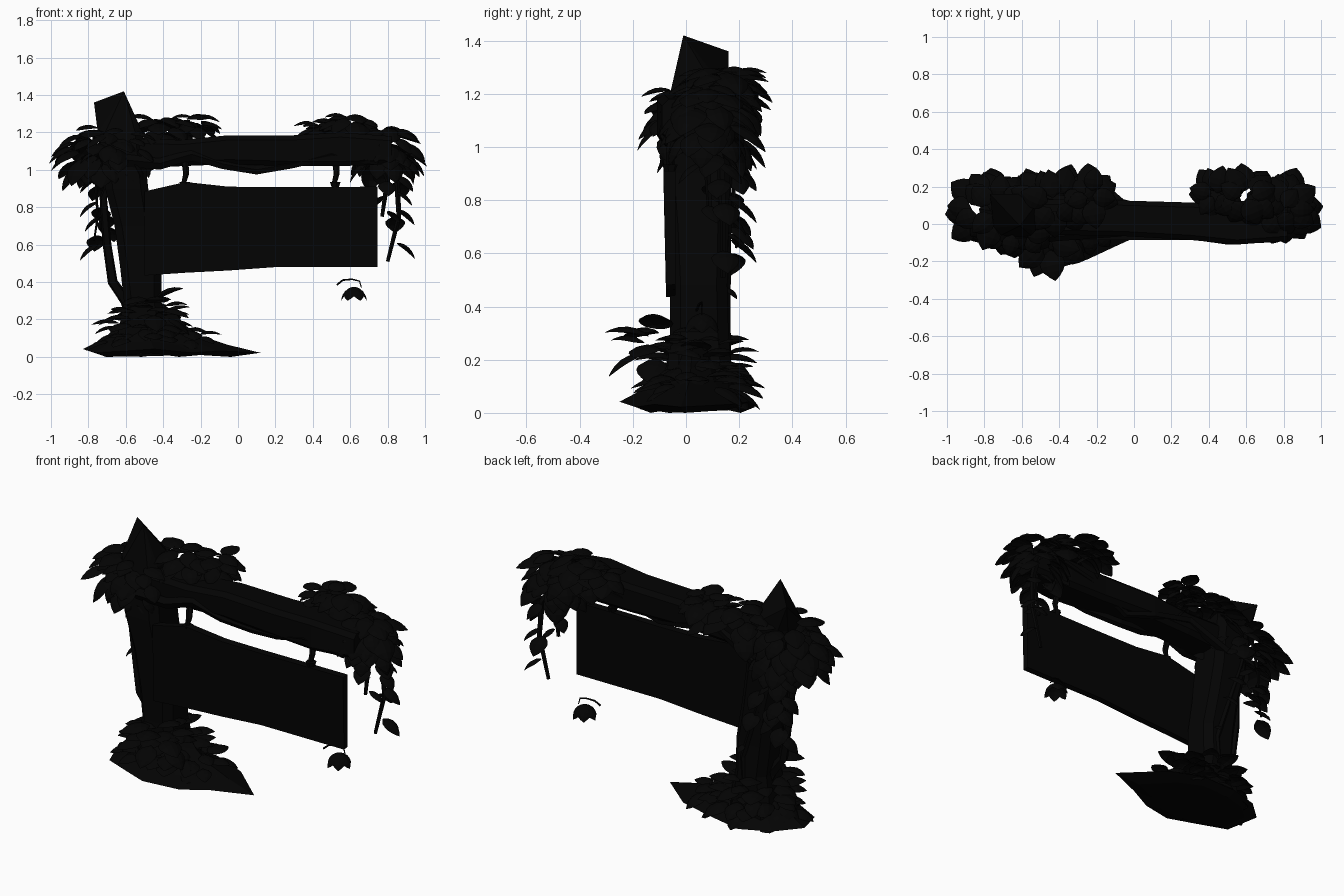
import bpy, bmesh, math, random
from mathutils import Vector

if "Cube" in bpy.data.objects:
    bpy.data.objects.remove(bpy.data.objects["Cube"])

random.seed(7)


def material(name, col):
    m = bpy.data.materials.new(name)
    m.diffuse_color = (*col, 1)
    m.use_nodes = True
    m.node_tree.nodes["Principled BSDF"].inputs["Base Color"].default_value = m.diffuse_color
    return m


DARK = material("dark", (0.001, 0.001, 0.001))


def finish(name, bm):
    me = bpy.data.meshes.new(name)
    bm.to_mesh(me)
    bm.free()
    me.materials.append(DARK)
    ob = bpy.data.objects.new(name, me)
    bpy.context.collection.objects.link(ob)
    return ob


def bridge(name, rings):
    """Skin a list of equal closed rings and cap both ends."""
    bm = bmesh.new()
    vs = [[bm.verts.new(p) for p in r] for r in rings]
    n = len(rings[0])
    for a, b in zip(vs, vs[1:]):
        for i in range(n):
            bm.faces.new((a[i], a[(i + 1) % n], b[(i + 1) % n], b[i]))
    bm.faces.new(vs[0])
    bm.faces.new(vs[-1])
    bmesh.ops.recalc_face_normals(bm, faces=bm.faces)
    return finish(name, bm)


def chamfered(a0, a1, b0, b1, c):
    """Rectangle outline with cut corners."""
    return [(a0 + c, b0), (a1 - c, b0), (a1, b0 + c), (a1, b1 - c),
            (a1 - c, b1), (a0 + c, b1), (a0, b1 - c), (a0, b0 + c)]


def vine(name, pts, r, sides=5):
    """Tapering low-poly tube along a path."""
    pts = [Vector(p) for p in pts]
    rings = []
    for i, p in enumerate(pts):
        t = (pts[min(i + 1, len(pts) - 1)] - pts[max(i - 1, 0)]).normalized()
        u = t.cross(Vector((0.3, 1, 0.2))).normalized()
        v = t.cross(u)
        k = r * (1 - 0.5 * i / (len(pts) - 1))
        rings.append([p + k * (math.cos(a) * u + math.sin(a) * v)
                      for a in (math.tau * j / sides for j in range(sides))])
    return bridge(name, rings)


LEAF = [(0, .12), (.12, .75), (.3, 1), (.5, 1), (.7, .8), (.87, .45), (1, .03)]


def add_leaf(bm, base, yaw, pitch, length, curl=1.3):
    """Pointed leaf, folded along the midrib and arching downwards."""
    f = Vector((math.cos(yaw), math.sin(yaw), 0))
    s = Vector((-f.y, f.x, 0))
    p, prev, last = Vector(base), None, 0
    for t, w in LEAF:
        a = pitch - curl * t
        p = p + (f * math.cos(a) + Vector((0, 0, math.sin(a)))) * (t - last) * length
        last = t
        up = Vector((0, 0, math.cos(a))) - f * math.sin(a)
        hw = w * length * 0.37
        row = [p + s * hw * k - up * hw * 0.35 * k * k for k in (-1, -.5, 0, .5, 1)]
        row = [bm.verts.new((q.x, q.y, max(q.z, .012))) for q in row]  # stay above ground
        if prev:
            for i in range(4):
                bm.faces.new((prev[i], prev[i + 1], row[i + 1], row[i]))
        prev = row


def cluster(name, groups):
    """Leaves over ellipsoids: (count, centre, radii, lowest height, length, pitch)."""
    bm = bmesh.new()
    for n, c, r, low, length, pitch in groups:
        for i in range(n):
            h = low + (1 - low) * (i + .5) / n
            yaw = i * 2.39996 + random.uniform(-.3, .3)
            k = math.sqrt(max(0, 1 - h * h)) * random.uniform(.6, 1)
            base = (c[0] + r[0] * k * math.cos(yaw), c[1] + r[1] * k * math.sin(yaw), c[2] + r[2] * h)
            add_leaf(bm, base, yaw, pitch + .5 * h + random.uniform(-.3, .3),
                     length * random.uniform(.8, 1.15))
    return finish(name, bm)


def hanging(name, items, pitch=.1):
    """Single leaves: (x, y, z, yaw degrees, length)."""
    bm = bmesh.new()
    for x, y, z, yaw, length in items:
        add_leaf(bm, (x, y, z), math.radians(yaw), pitch, length, 1.4)
    return finish(name, bm)


# crooked post
post = [(.02, -.66, -.36, -.08, .18), (.3, -.61, -.41, -.06, .16), (.48, -.63, -.41, -.06, .155),
        (.7, -.66, -.45, -.07, .16), (.9, -.71, -.48, -.085, .165), (1.1, -.73, -.5, -.08, .16),
        (1.2, -.75, -.51, -.06, .16)]
bridge("post", [[(x, y, z) for x, y in chamfered(x0, x1, y0, y1, .04)] for z, x0, x1, y0, y1 in post])

# wedge-shaped broken post top
bm = bmesh.new()
for p in [(x, y, 1.2) for x, y in chamfered(-.75, -.51, -.06, .16, .04)] + \
        [(-.61, -.01, 1.42), (-.77, .16, 1.36), (-.545, -.03, 1.26)]:
    bm.verts.new(p)
bmesh.ops.convex_hull(bm, input=bm.verts)
finish("post_top", bm)

# cross beam and hanging board, both skinned along x
beam = [(-.68, -.06, .13, 1.0, 1.17), (-.3, -.06, .13, 1.02, 1.16), (-.05, -.065, .125, 1.03, 1.185),
        (.3, -.085, .115, 1.02, 1.185), (.55, -.11, .11, 1.02, 1.2), (.82, -.09, .1, 1.03, 1.18)]
bridge("cross_beam", [[(x, y, z) for y, z in chamfered(y0, y1, z0, z1, .025)] for x, y0, y1, z0, z1 in beam])
board = [(-.5, .435, .885), (-.28, .45, .935), (-.05, .462, .91), (.2, .48, .908), (.745, .48, .91)]
bridge("sign_board", [[(x, -.075, z0), (x, -.04, z0 + .003), (x, -.04, z1), (x, -.085, z1)] for x, z0, z1 in board])

# rope hangers with knots
for i, x in enumerate((-.285, .52)):
    y = -.06
    vine(f"hanger_{i}", [(x, y + .02, 1.06), (x + .008, y, .98), (x - .005, y, .93), (x, y, .88)], .02, 6)
    vine(f"hanger_knot_{i}", [(x, y, .935), (x, y, .915), (x, y, .89)], .03, 6)

# vines along the beam, around the post and down the right end
vine("beam_vine_front", [(-.6, -.08, 1.05), (-.42, -.06, 1.03), (-.25, -.05, 1.08), (-.08, -.04, 1.03),
                         (.1, -.01, .998), (.3, -.06, 1.03), (.5, -.09, 1.08), (.75, -.08, 1.04)], .035)
vine("beam_vine_back", [(-.55, .15, .98), (-.3, .12, 1.1), (-.05, .11, 1.05), (.12, .07, 1.01), (.35, .1, 1.1),
                        (.6, .11, 1.15), (.8, .08, 1.1)], .028)
vine("post_vine_left", [(-.52, .1, .1), (-.6, .06, .3), (-.67, .05, .4), (-.7, .05, .6),
                        (-.72, .03, .85), (-.66, .02, 1.0)], .035)
vine("post_vine_back", [(-.5, .15, .1), (-.48, .15, .4), (-.56, .155, .65), (-.64, .16, .9), (-.7, .16, 1.1)], .02)
vine("left_tendril", [(-.72, .17, 1.1), (-.76, .18, .9), (-.75, .18, .75), (-.77, .19, .62)], .01)
vine("right_tendril", [(.78, .08, 1.1), (.85, .13, .95), (.86, .14, .75), (.8, .14, .51)], .02)
vine("right_tendril_b", [(.74, .05, 1.1), (.8, .08, .95), (.77, .09, .75)], .02)

# earth mound with one long root spike
outline = [(.12, -.02), (-.1, .17), (-.3, .24), (-.52, .26), (-.7, .2), (-.83, .08),
           (-.77, -.1), (-.6, -.18), (-.45, -.25), (-.25, -.19), (-.1, -.12)]
cx, cy = -.51, .04
bridge("earth_mound", [[(cx + (x - cx) * k, cy + (y - cy) * k, z + .01 * (i % 3)) for i, (x, y) in enumerate(outline)]
                       for k, z in ((.75, 0), (1, .022), (.72, .065), (.48, .115), (.36, .17), (.27, .24))])

# leaf clusters
cluster("base_leaves", [(34, (-.47, .04, .07), (.24, .17, .1), .0, .15, .25),
                        (30, (-.5, .05, .14), (.16, .14, .13), .0, .15, .35),
                        (14, (-.46, -.09, .2), (.1, .09, .12), .0, .16, .3),
                        (14, (-.27, .03, .07), (.14, .13, .08), .1, .13, .3)])
cluster("left_top_leaves", [(48, (-.72, .07, 1.07), (.18, .13, .16), -.4, .17, -.05),
                            (32, (-.42, .11, 1.15), (.19, .09, .13), .0, .16, 0),
                            (14, (-.23, .15, 1.21), (.05, .05, .08), .1, .15, .1),
                            (16, (-.64, -.05, 1.1), (.15, .04, .12), -.4, .15, -.1)])
cluster("right_top_leaves", [(46, (.79, .08, 1.09), (.12, .1, .14), -.4, .165, -.05),
                             (32, (.6, .14, 1.16), (.13, .06, .13), .0, .16, 0),
                             (12, (.44, .16, 1.19), (.05, .03, .07), .1, .14, .1)])

# leaves hanging down both ends and up the back of the post
hanging("left_hanging_leaves", [
    (-.75, .17, .96, 170, .14), (-.73, .18, .92, 120, .14), (-.75, .17, .83, 185, .14),
    (-.74, .17, .8, 80, .14), (-.73, .17, .75, 170, .13), (-.71, .17, .7, 60, .14),
    (-.75, .18, .6, 190, .14), (-.7, .17, .9, 30, .13), (-.75, .17, .65, 100, .14),
    (-.6, .15, .82, 80, .14), (-.55, .14, .68, 95, .14), (-.49, .15, .47, 60, .07),
    (-.66, .15, .97, 100, .14), (-.68, .16, .75, 120, .14), (-.73, .17, 1.0, 90, .14)])
hanging("right_hanging_leaves", [
    (.85, .1, 1.07, 10, .15), (.85, .12, .97, -30, .14), (.85, .13, .94, 60, .13),
    (.79, .06, .94, -80, .13), (.78, .08, .86, 150, .11), (.85, .14, .79, 15, .14),
    (.8, .08, .78, 30, .11), (.84, .13, .75, 90, .14), (.85, .14, .61, 10, .14),
    (.78, .1, 1.0, 100, .14), (.85, .13, .88, -10, .12), (.8, .02, 1.03, -60, .14)])

# loose sprig under the board corner
vine("sprig_stem", [(.53, .04, .385), (.56, .05, .41), (.61, .06, .415), (.65, .06, .405), (.66, .06, .37)], .006)
hanging("sprig_leaves", [(.62, .06, .375, a, .11) for a in (0, 60, 120, 180, 240, 300)], 0)
